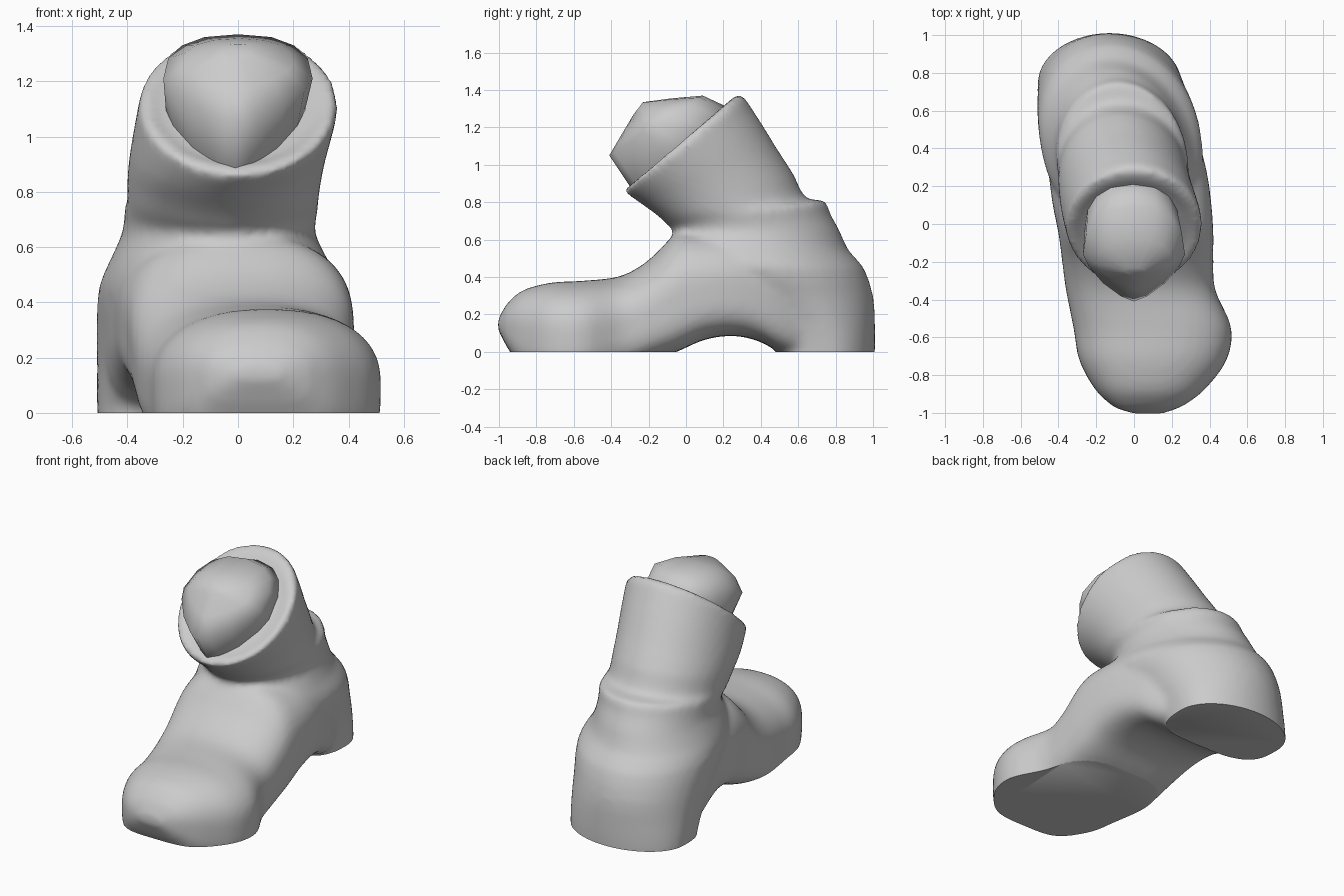
import bpy, bmesh, math
from mathutils import Vector

old = bpy.data.objects.get("Cube")
if old:
    bpy.data.objects.remove(old)

grey = bpy.data.materials.new("plain grey")
grey.use_nodes = True
grey.diffuse_color = (0.6, 0.6, 0.6, 1)
grey.node_tree.nodes["Principled BSDF"].inputs["Base Color"].default_value = (0.6, 0.6, 0.6, 1)


def signed_power(v, p):
    return math.copysign(abs(v) ** (2 / p), v)


def refine(sections, steps):
    """Add in-between sections along a smooth spline."""
    pts = [Vector(s) for s in sections]
    result = []
    for i in range(len(pts) - 1):
        a, b = pts[i], pts[i + 1]
        ta = (b - pts[max(i - 1, 0)]) / 2
        tb = (pts[min(i + 2, len(pts) - 1)] - a) / 2
        for k in range(steps):
            t = k / steps
            result.append(a + ta * t + (3 * (b - a) - 2 * ta - tb) * t ** 2
                          + (2 * (a - b) + ta + tb) * t ** 3)
    return result + [pts[-1]]


def add_loft(bm, sections, sides, back_power):
    """Closed loft; a section is front (y, z), back (y, z), x min, x max, skew, front power."""
    rings = []
    for fy, fz, by, bz, x0, x1, skew, front_power in sections:
        front, back = Vector((0, fy, fz)), Vector((0, by, bz))
        mid, half = (front + back) / 2, (front - back) / 2
        ring = []
        for i in range(sides):
            a = 2 * math.pi * i / sides
            p = front_power if math.sin(a) > 0 else back_power
            c, s = signed_power(math.cos(a), p), signed_power(math.sin(a), p)
            x = (x0 + x1) / 2 + c * (x1 - x0) / 2 + skew * s
            ring.append(bm.verts.new(mid + half * s + Vector((x, 0, 0))))
        rings.append(ring)
    for a, b in zip(rings, rings[1:]):
        for i in range(sides):
            j = (i + 1) % sides
            bm.faces.new((a[i], a[j], b[j], b[i]))
    bm.faces.new(rings[0][::-1])
    bm.faces.new(rings[-1])
    bmesh.ops.recalc_face_normals(bm, faces=bm.faces)


def make_object(name, bm):
    mesh = bpy.data.meshes.new(name)
    bm.to_mesh(mesh)
    bm.free()
    mesh.materials.append(grey)
    obj = bpy.data.objects.new(name, mesh)
    bpy.context.collection.objects.link(obj)
    bpy.ops.object.select_all(action='DESELECT')
    obj.select_set(True)
    bpy.context.view_layer.objects.active = obj
    return obj


# Foot: upright sections (y, x min, x max, top, bottom), raised at the arch
foot = [(-1.005, 0.0, 0.15, 0.17, 0.12), (-0.98, -0.08, 0.22, 0.22, 0.07),
        (-0.95, -0.13, 0.28, 0.265, 0.015), (-0.87, -0.21, 0.38, 0.33, -0.09),
        (-0.72, -0.29, 0.49, 0.37, -0.15), (-0.55, -0.32, 0.515, 0.38, -0.15),
        (-0.35, -0.36, 0.43, 0.405, -0.10), (-0.20, -0.38, 0.42, 0.49, -0.05),
        (-0.05, -0.40, 0.42, 0.63, 0.0), (0.10, -0.43, 0.41, 0.65, 0.065),
        (0.25, -0.45, 0.39, 0.65, 0.085), (0.38, -0.47, 0.36, 0.63, 0.06),
        (0.50, -0.48, 0.32, 0.59, 0.0), (0.65, -0.46, 0.25, 0.5, -0.06)]

# Heel and shaft: sections rising from the ground and tilting to the collar
shaft = [(0.49, -0.1, 1.0, -0.1, -0.50, 0.24, 0.0, 3.4), (0.48, 0.02, 1.01, 0.0, -0.51, 0.25, 0.0, 3.4),
         (0.36, 0.16, 1.01, 0.16, -0.51, 0.27, 0.01, 3), (0.16, 0.3, 1.0, 0.3, -0.51, 0.31, 0.04, 2.7),
         (-0.04, 0.45, 0.95, 0.45, -0.50, 0.36, 0.06, 2.4), (-0.09, 0.56, 0.87, 0.54, -0.46, 0.32, 0.06, 2.2),
         (-0.07, 0.63, 0.82, 0.65, -0.42, 0.28, 0.04, 2), (-0.07, 0.66, 0.77, 0.74, -0.41, 0.28, 0.03, 2),
         (-0.10, 0.68, 0.74, 0.81, -0.41, 0.29, 0.02, 2), (-0.13, 0.71, 0.64, 0.82, -0.40, 0.29, 0.02, 2),
         (-0.18, 0.75, 0.58, 0.94, -0.40, 0.30, 0.02, 2), (-0.25, 0.80, 0.49, 1.08, -0.39, 0.32, 0.01, 2),
         (-0.32, 0.85, 0.32, 1.35, -0.36, 0.36, 0, 2), (-0.32, 0.875, 0.27, 1.37, -0.35, 0.35, 0, 2),
         (-0.28, 0.90, 0.22, 1.33, -0.31, 0.31, 0, 2), (-0.25, 0.905, 0.21, 1.31, -0.29, 0.29, 0, 2)]

bm = bmesh.new()
upright = [(y, top, y, low, x0, x1, 0, 2.3) for y, x0, x1, top, low in foot]
add_loft(bm, refine(upright, 4), 48, 4.0)
add_loft(bm, refine(shaft, 2), 48, 2.0)
boot = make_object("boot", bm)

# Fuse both lofts into one soft skin
remesh = boot.modifiers.new("fuse", 'REMESH')
remesh.mode = 'VOXEL'
remesh.voxel_size = 0.02
soften = boot.modifiers.new("soften", 'SMOOTH')
soften.factor = 0.5
soften.iterations = 7
for name in ("fuse", "soften"):
    bpy.ops.object.modifier_apply(modifier=name)

# Trim at the ground and close the flat soles of toe and heel
bm = bmesh.new()
bm.from_mesh(boot.data)
bmesh.ops.bisect_plane(bm, geom=bm.verts[:] + bm.edges[:] + bm.faces[:],
                       plane_co=(0, 0, 0), plane_no=(0, 0, 1), clear_inner=True)
bmesh.ops.holes_fill(bm, edges=[e for e in bm.edges if e.is_boundary], sides=0)
bmesh.ops.recalc_face_normals(bm, faces=bm.faces)
bm.to_mesh(boot.data)
bm.free()
bpy.ops.object.shade_smooth_by_angle(angle=math.radians(50))

# Leg stump: ridged to the front, rising out of the collar
bm = bmesh.new()
add_loft(bm, [(-0.25, 0.83, 0.22, 1.24, -0.24, 0.22, 0, 1.4), (-0.29, 0.87, 0.24, 1.30, -0.26, 0.24, 0, 1.4),
              (-0.41, 1.05, 0.09, 1.37, -0.27, 0.27, 0, 1.4), (-0.34, 1.17, -0.08, 1.355, -0.2, 0.2, 0, 1.4),
              (-0.28, 1.27, -0.23, 1.335, -0.06, 0.06, 0, 1.4)], 16, 2.4)
leg = make_object("leg_stump", bm)
bpy.ops.object.shade_smooth_by_angle(angle=math.radians(85))
